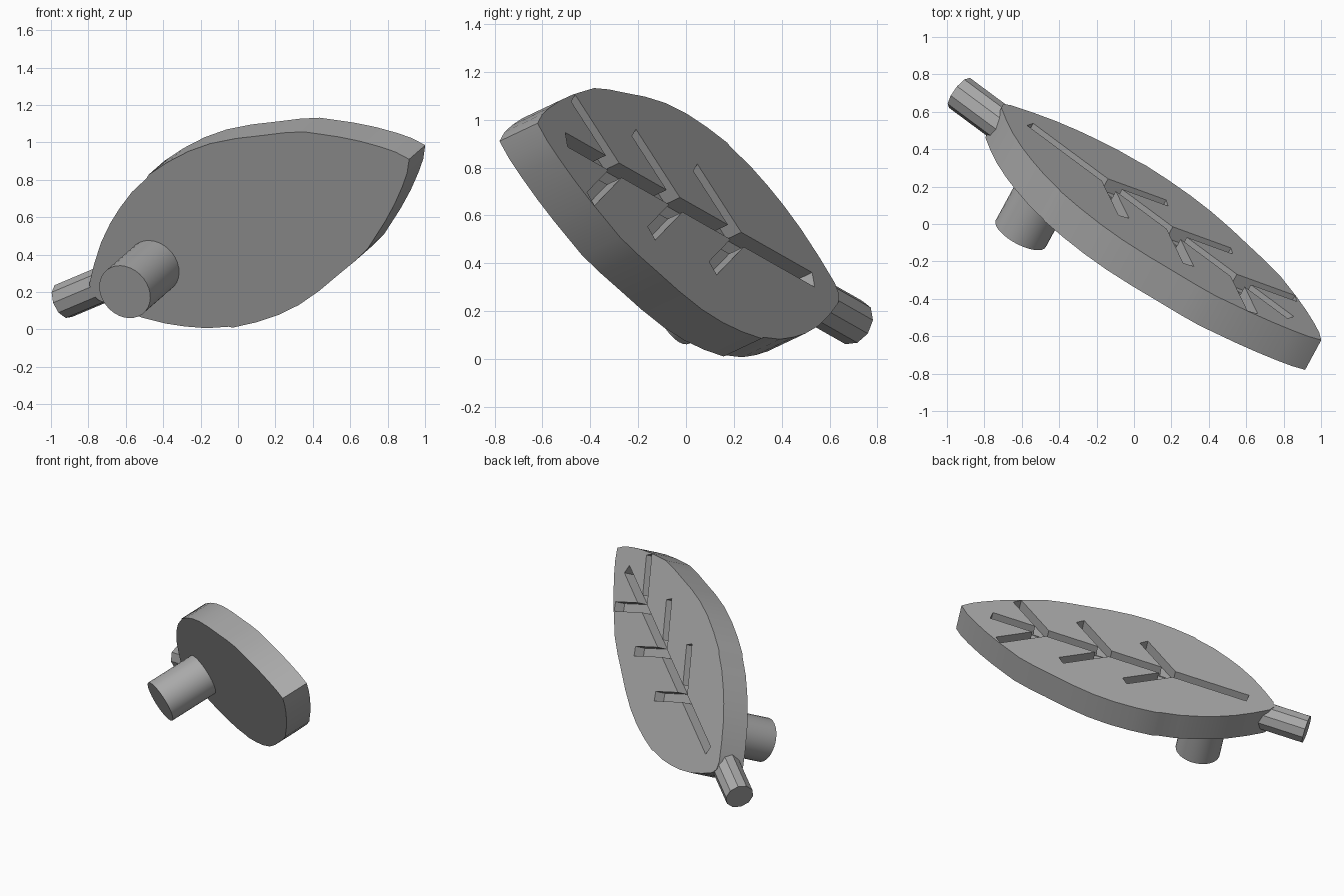
import bpy, bmesh, math
from mathutils import Vector, Matrix

cube = bpy.data.objects.get("Cube")
if cube:
    bpy.data.objects.remove(cube, do_unlink=True)

# One plain grey for everything
grey = bpy.data.materials.new("plain_grey")
grey.use_nodes = True
COLOUR = (0.4, 0.4, 0.4, 1)
grey.diffuse_color = COLOUR
grey.node_tree.nodes["Principled BSDF"].inputs["Base Color"].default_value = COLOUR

# Leaf frame: X runs base to tip, Y across, Z out of the veined face
along = Vector((0.761, -0.564, 0.320)).normalized()
out = Vector((0.43, 0.82, 0.38))
out = (out - along * out.dot(along)).normalized()
FRAME = Matrix((along, out.cross(along), out)).transposed().to_4x4()
FRAME.translation = (-0.70, 0.64, 0.27)
THICK = 0.196


def add_object(name, bm, local=Matrix()):
    bmesh.ops.recalc_face_normals(bm, faces=bm.faces)
    mesh = bpy.data.meshes.new(name)
    bm.to_mesh(mesh)
    bm.free()
    mesh.materials.append(grey)
    obj = bpy.data.objects.new(name, mesh)
    bpy.context.collection.objects.link(obj)
    obj.matrix_world = FRAME @ local
    return obj


def activate(obj):
    bpy.ops.object.select_all(action='DESELECT')
    obj.select_set(True)
    bpy.context.view_layer.objects.active = obj


def cylinder(name, radius, length, sides, local):
    bm = bmesh.new()
    bmesh.ops.create_cone(bm, cap_ends=True, segments=sides, radius1=radius,
                          radius2=radius, depth=length)
    return add_object(name, bm, local)


# Leaf blade: half outline mirrored across the midrib, then extruded
half = [(0.02, 0.05), (0.06, 0.09), (0.11, 0.14), (0.22, 0.235), (0.33, 0.31),
        (0.43, 0.365), (0.55, 0.42), (0.68, 0.459), (0.70, 0.472), (0.85, 0.495),
        (1.0, 0.505), (1.15, 0.498), (1.31, 0.47), (1.48, 0.427), (1.6, 0.398),
        (1.72, 0.36), (1.9, 0.263), (2.01, 0.195), (2.11, 0.123), (2.18, 0.065)]
outline = [(0, 0)] + half + [(2.235, 0)] + [(x, -y) for x, y in reversed(half)]
bm = bmesh.new()
face = bm.faces.new([bm.verts.new((x, y, 0)) for x, y in outline])
ext = bmesh.ops.extrude_face_region(bm, geom=[face])
bmesh.ops.translate(bm, vec=(0, 0, -THICK),
                    verts=[v for v in ext["geom"] if isinstance(v, bmesh.types.BMVert)])
leaf = add_object("leaf_blade", bm)


# Vein grooves: boxes cut into the outer face
def groove(start, end, width, depth):
    a, b = Vector((*start, 0)), Vector((*end, 0))
    d = b - a
    bm = bmesh.new()
    bmesh.ops.create_cube(bm, size=1)
    bmesh.ops.scale(bm, vec=(d.length, width, 2 * depth), verts=bm.verts)
    cutter = add_object("vein_cutter", bm, Matrix.Translation((a + b) / 2)
                        @ Matrix.Rotation(math.atan2(d.y, d.x), 4, 'Z'))
    cutter.hide_render = True
    bpy.context.view_layer.update()
    activate(leaf)
    mod = leaf.modifiers.new("vein", 'BOOLEAN')
    mod.operation, mod.solver, mod.object = 'DIFFERENCE', 'EXACT', cutter
    bpy.ops.object.modifier_apply(modifier=mod.name)
    bpy.data.objects.remove(cutter, do_unlink=True)


groove((0.19, 0), (2.02, 0), 0.07, 0.08)
for x in (0.725, 1.18, 1.63):
    for side in (1, -1):
        groove((x, 0), (x + 0.275, side * 0.243), 0.065, 0.075)

# Stem, faceted, continuing the midrib
stem = cylinder("stem", 0.098, 0.37, 10, Matrix.Translation((-0.065, 0, -THICK / 2))
                @ Matrix.Rotation(math.pi / 2, 4, 'Y'))

# Round peg on the plain face
peg = cylinder("peg", 0.152, 0.40, 32, Matrix.Translation((0.44, 0, -THICK - 0.15)))

for obj in (leaf, peg):
    activate(obj)
    bpy.ops.object.shade_smooth_by_angle(angle=math.radians(25))
